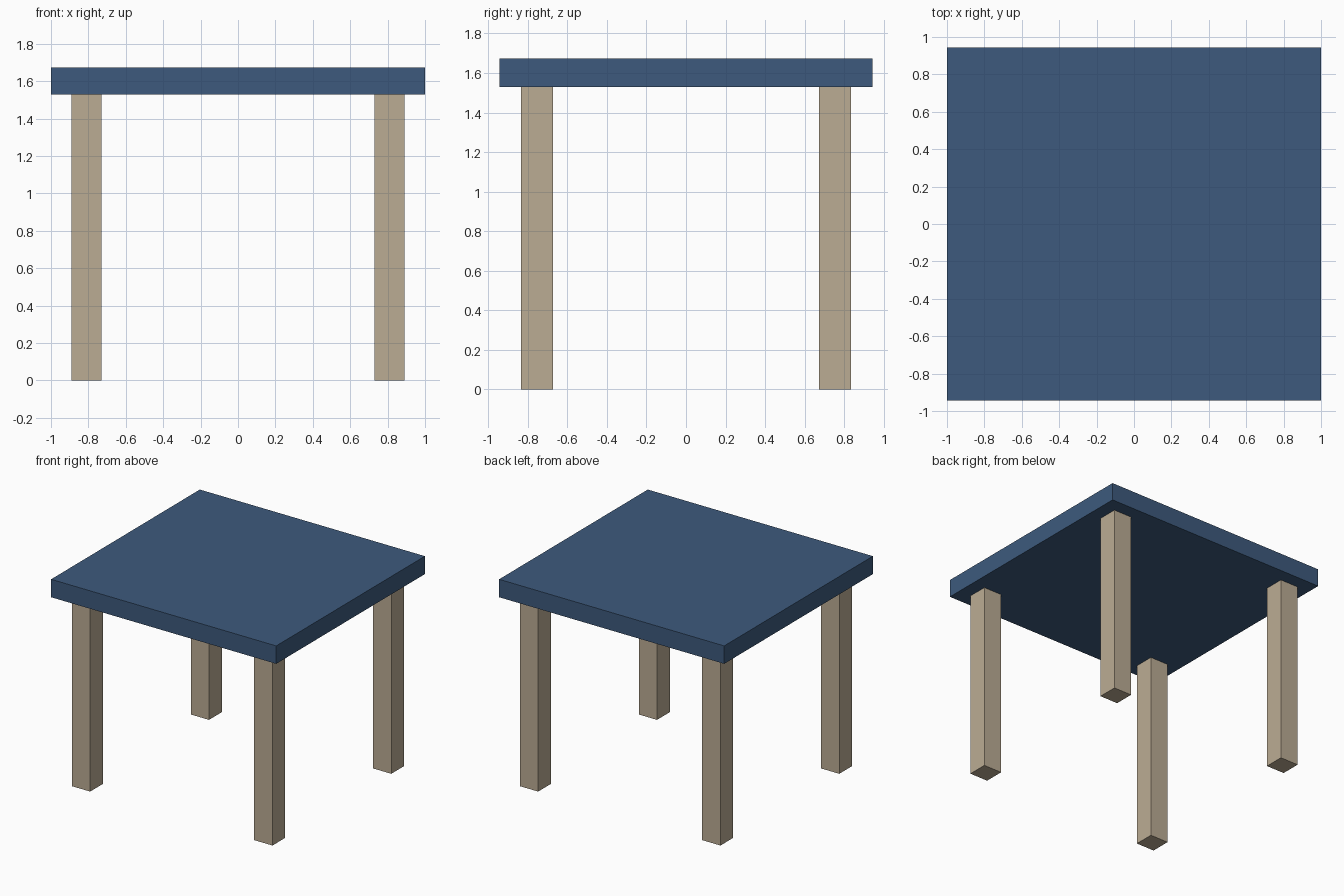
import bpy

if "Cube" in bpy.data.objects:
    bpy.data.objects.remove(bpy.data.objects["Cube"])


def material(name, color):
    m = bpy.data.materials.new(name)
    m.diffuse_color = (*color, 1)
    m.use_nodes = True
    m.node_tree.nodes["Principled BSDF"].inputs["Base Color"].default_value = m.diffuse_color
    return m


def box(name, center, size, mat):
    bpy.ops.mesh.primitive_cube_add(size=1, location=center)
    ob = bpy.context.object
    ob.name = name
    ob.scale = size
    bpy.ops.object.transform_apply(location=False, rotation=False, scale=True)
    ob.data.materials.append(mat)
    return ob


blue = material("blue_paint", (0.047, 0.102, 0.205))
wood = material("pale_wood", (0.497, 0.413, 0.296))

LEG_HEIGHT, TOP_HEIGHT = 1.53, 1.674

# Table top slab
box("table_top", (0, 0, (LEG_HEIGHT + TOP_HEIGHT) / 2),
    (2, 1.887, TOP_HEIGHT - LEG_HEIGHT), blue)

# Four square legs, one near each corner
for y_name, y in (("front", -0.754), ("back", 0.754)):
    for x_name, x in (("left", -0.81), ("right", 0.81)):
        box(f"{y_name}_{x_name}_leg", (x, y, LEG_HEIGHT / 2),
            (0.162, 0.162, LEG_HEIGHT), wood)
